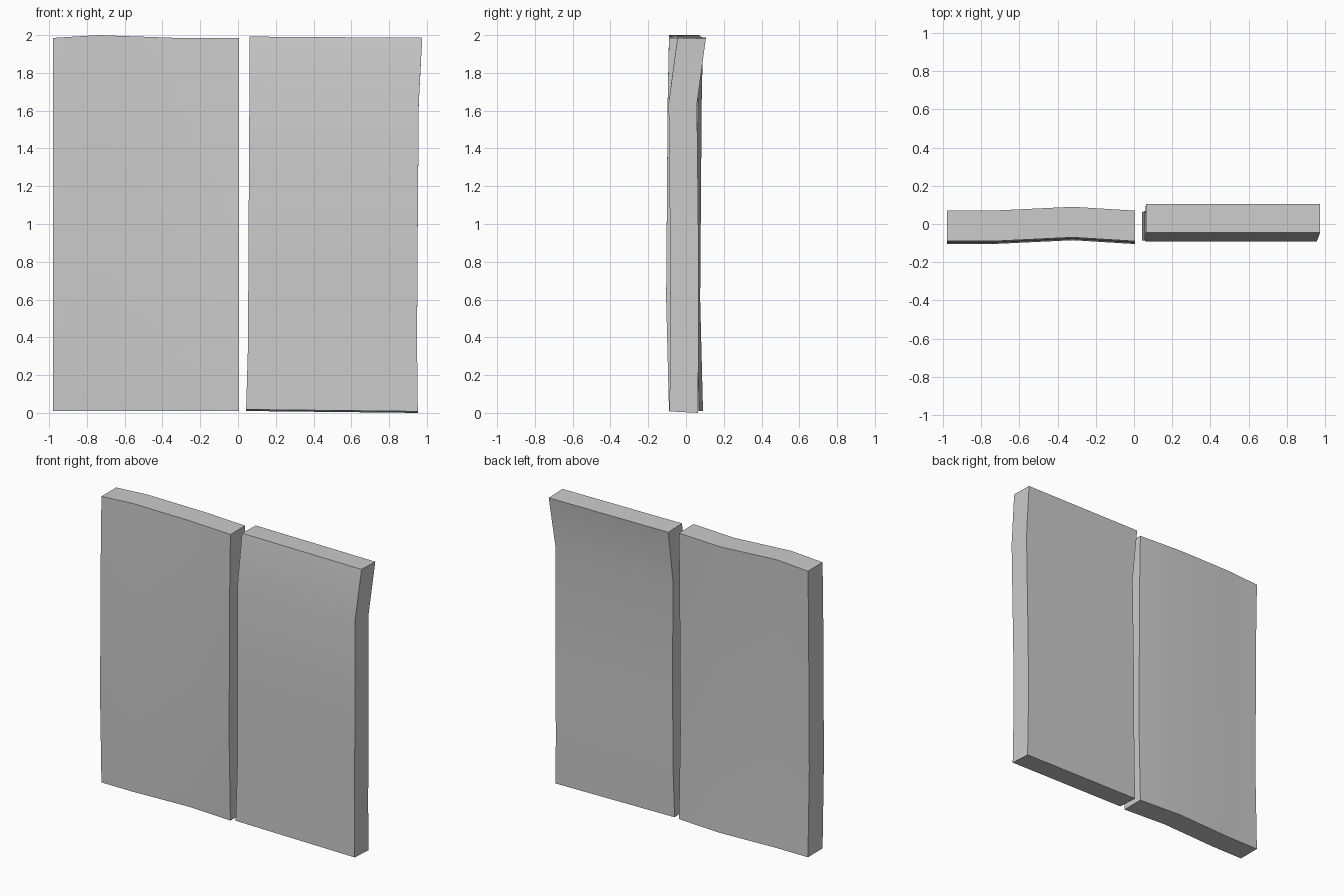
import bpy, bmesh, math

old = bpy.data.objects.get("Cube")
if old:
    bpy.data.objects.remove(old, do_unlink=True)

grey = bpy.data.materials.new("plain grey")
grey.use_nodes = True
colour = (0.6, 0.6, 0.6, 1)
grey.diffuse_color = colour
grey.node_tree.nodes["Principled BSDF"].inputs["Base Color"].default_value = colour


def lerp(points, t):
    """Piecewise linear value through (position, value) pairs."""
    for (a, va), (b, vb) in zip(points, points[1:]):
        if t <= b:
            return va + (vb - va) * (t - a) / (b - a)
    return points[-1][1]


def slab(name, columns, rows, place):
    """Warped board: place(u, v, side) gives each corner, side 0 front, 1 back."""
    bm = bmesh.new()
    grid = [[[bm.verts.new(place(u, v, s)) for u in columns] for v in rows]
            for s in (0, 1)]
    nu, nv = len(columns), len(rows)
    for s in (0, 1):
        for j in range(nv - 1):
            for i in range(nu - 1):
                g = grid[s]
                bm.faces.new((g[j][i], g[j][i + 1], g[j + 1][i + 1], g[j + 1][i]))
    # rim around the board
    rim = [(0, i) for i in range(nu)] + [(j, nu - 1) for j in range(1, nv)]
    rim += [(nv - 1, i) for i in range(nu - 2, -1, -1)]
    rim += [(j, 0) for j in range(nv - 2, 0, -1)]
    for (a, b), (c, d) in zip(rim, rim[1:] + rim[:1]):
        bm.faces.new((grid[0][a][b], grid[0][c][d], grid[1][c][d], grid[1][a][b]))
    bmesh.ops.recalc_face_normals(bm, faces=bm.faces)
    mesh = bpy.data.meshes.new(name)
    bm.to_mesh(mesh)
    bm.free()
    mesh.materials.append(grey)
    obj = bpy.data.objects.new(name, mesh)
    bpy.context.collection.objects.link(obj)
    bpy.ops.object.select_all(action='DESELECT')
    obj.select_set(True)
    bpy.context.view_layer.objects.active = obj
    bpy.ops.object.shade_smooth_by_angle(angle=math.radians(30))


# Right board: bent across its width, bowed forward at mid height
across = [(-0.98, 0), (-0.74, 0), (-0.32, 0.02), (0.005, 0)]
bow = [(0, 0), (0.6, -0.015), (1.65, -0.007), (2, 0)]
crown = [(-0.98, 1.985), (-0.74, 2.0), (-0.32, 1.985), (0.005, 1.985)]


def bent_board(x, v, side):
    z = 0.01 + (lerp(crown, x) - 0.01) * v / 2
    return x, lerp(across, x) + lerp(bow, v) - 0.09 + 0.16 * side, z


slab("right_board", [p[0] for p in across], [p[0] for p in bow], bent_board)

# Left board: straight across, top leaning back
inner = [(0, 0.043), (0.35, 0.053), (0.8, 0.055), (1.65, 0.06), (2, 0.062)]
outer = [(0, 0.952), (0.35, 0.948), (0.8, 0.95), (1.65, 0.957), (2, 0.975)]
lean = [(0, -0.087), (0.35, -0.084), (0.8, -0.083), (1.65, -0.092), (2, -0.045)]


def leaning_board(u, v, side):
    x = lerp(inner, v) * (1 - u) + lerp(outer, v) * u
    low = 0.018 - 0.01 * u - 0.008 * side
    high = 1.992 - 0.006 * u - 0.004 * side
    return x, lerp(lean, v) + 0.15 * side, low + (high - low) * v / 2


slab("left_board", [0, 1], [p[0] for p in lean], leaning_board)
